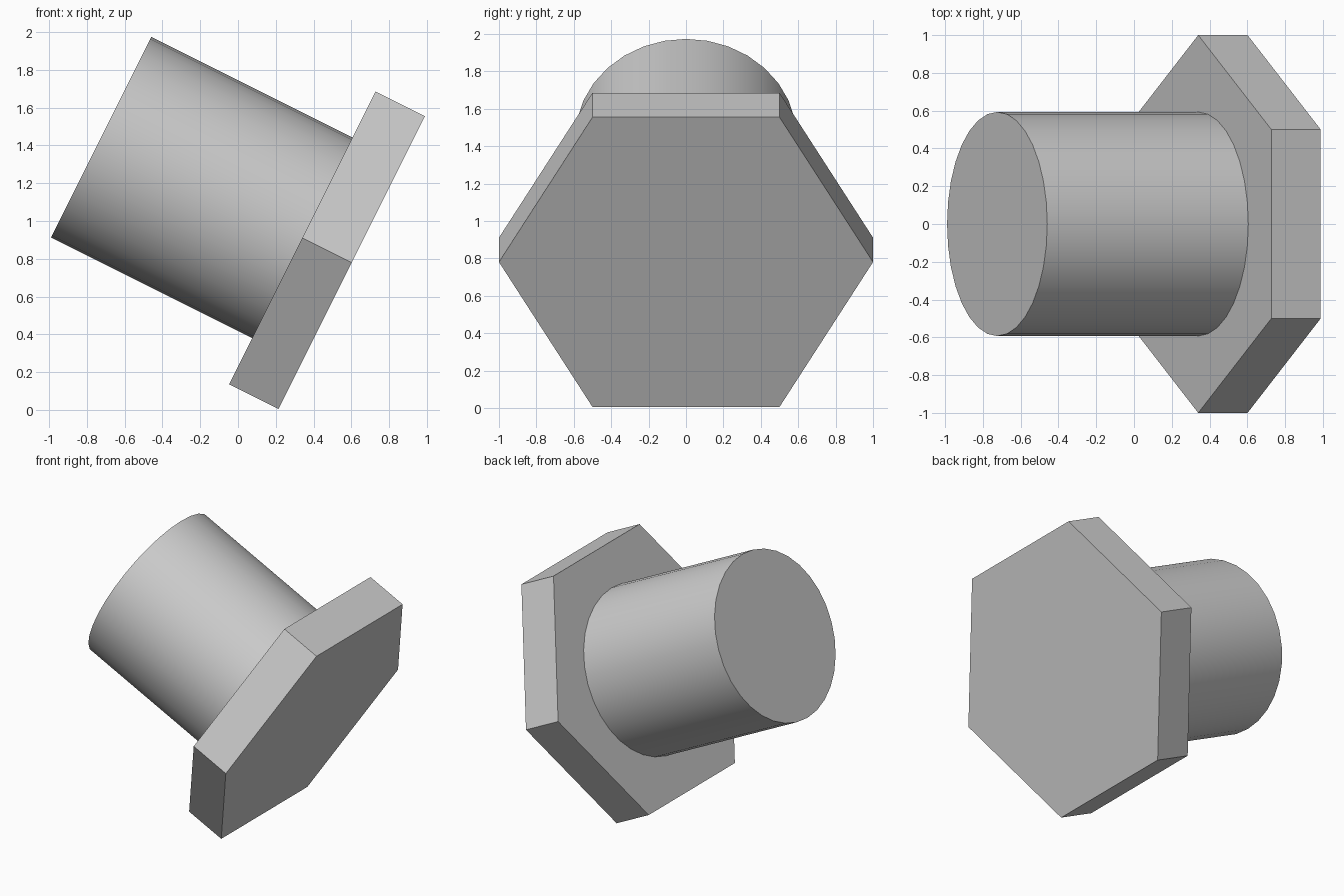
import bpy
import math
from mathutils import Vector

default_cube = bpy.data.objects.get("Cube")
if default_cube:
    bpy.data.objects.remove(default_cube, do_unlink=True)

# Single plain grey
grey = bpy.data.materials.new("light grey")
grey.use_nodes = True
colour = (0.6, 0.6, 0.6, 1)
grey.diffuse_color = colour
grey.node_tree.nodes["Principled BSDF"].inputs["Base Color"].default_value = colour

# Tilted axis pointing from the shank to the head
tilt = math.pi / 2 + math.atan(0.5)
axis = Vector((math.sin(tilt), 0, math.cos(tilt)))
seat = Vector((0.34, 0, 0.911))  # centre of the joint between shank and head


def prism(name, sides, radius, start, end):
    """Prism along the tilted axis, between two distances from the joint."""
    bpy.ops.mesh.primitive_cylinder_add(
        vertices=sides, radius=radius, depth=end - start,
        location=seat + axis * (start + end) / 2, rotation=(0, tilt, 0))
    part = bpy.context.object
    part.name = name
    part.data.materials.append(grey)
    return part


# Hexagonal head, flat shaded
prism("hex_head", 6, 1.0, 0, 0.292)

# Round shank, smooth sides with sharp rims
prism("shank", 32, 0.593, -1.19, 0)
bpy.ops.object.shade_smooth_by_angle(angle=math.radians(30))
